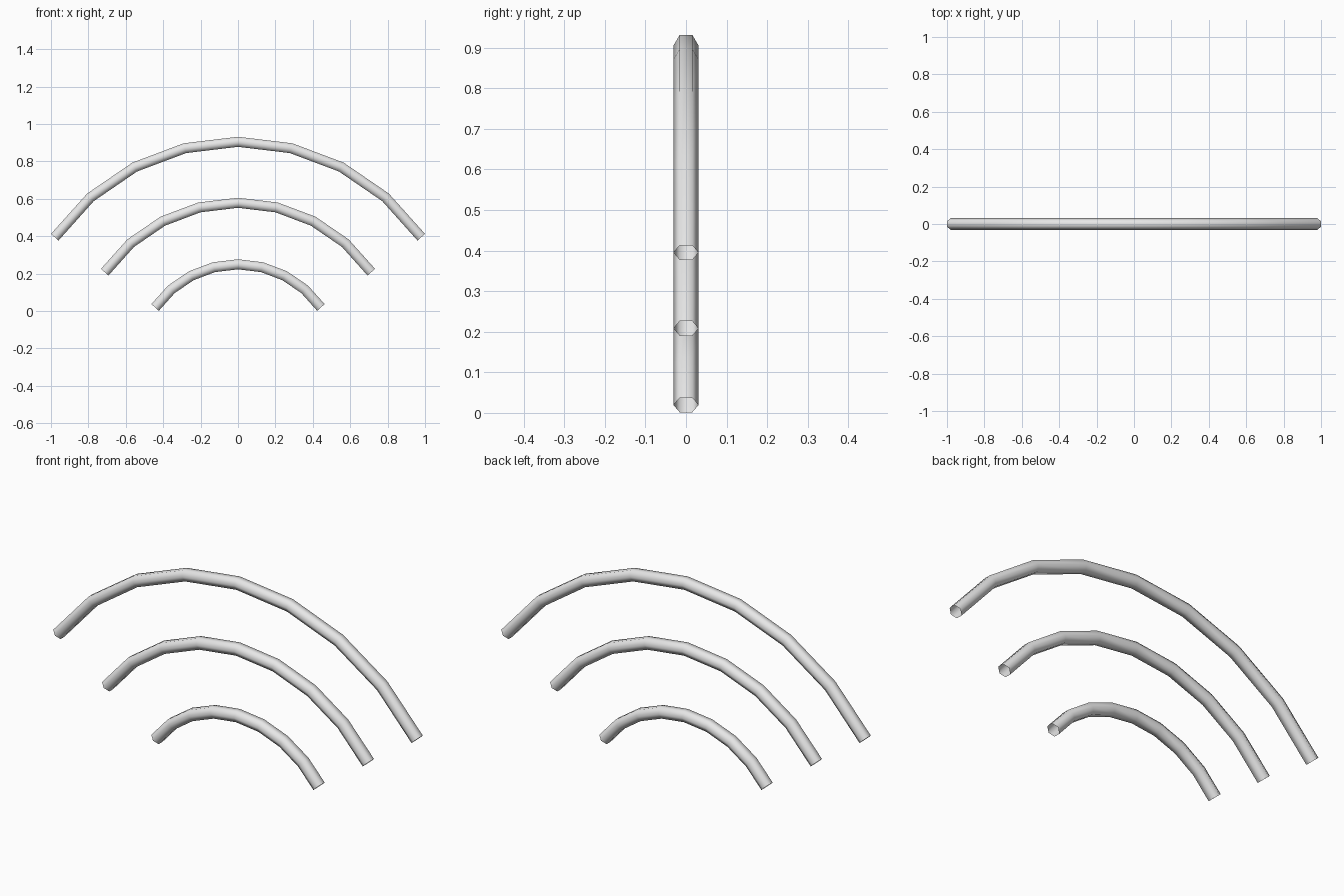
import bpy
import bmesh
from math import sin, cos, radians, pi
from mathutils import Vector

if "Cube" in bpy.data.objects:
    bpy.data.objects.remove(bpy.data.objects["Cube"])

HALF_ANGLE = radians(55)   # each arc spans this far either side of vertical
SEGMENTS = 8
SIDES = 6
TUBE_RADIUS = 0.031
CENTRE = Vector((0, 0, -0.291))

grey = bpy.data.materials.new("light_grey")
grey.diffuse_color = (0.8, 0.8, 0.8, 1)
grey.use_nodes = True
grey.node_tree.nodes["Principled BSDF"].inputs["Base Color"].default_value = grey.diffuse_color


def arc_tube(name, radius):
    """Open-ended hexagonal tube swept along a circular arc."""
    bm = bmesh.new()
    step = 2 * HALF_ANGLE / SEGMENTS
    rings = []
    for i in range(SEGMENTS + 1):
        a = -HALF_ANGLE + i * step
        centre = CENTRE + Vector((sin(a), 0, cos(a))) * radius
        # End rings sit square to the last straight segment
        tilt = max(-HALF_ANGLE + step / 2, min(HALF_ANGLE - step / 2, a))
        out = Vector((sin(tilt), 0, cos(tilt)))
        ring = []
        for k in range(SIDES):
            t = 2 * pi * k / SIDES
            offset = Vector((0, cos(t), 0)) + out * sin(t)
            ring.append(bm.verts.new(centre + offset * TUBE_RADIUS))
        rings.append(ring)
    for r0, r1 in zip(rings, rings[1:]):
        for k in range(SIDES):
            n = (k + 1) % SIDES
            face = bm.faces.new((r0[k], r0[n], r1[n], r1[k]))
            face.smooth = True
            # Face every wall away from the tube's middle
            face.normal_update()
            middle = sum((v.co for v in r0 + r1), Vector()) / (2 * SIDES)
            if face.normal.dot(face.calc_center_median() - middle) < 0:
                face.normal_flip()
    mesh = bpy.data.meshes.new(name)
    bm.to_mesh(mesh)
    bm.free()
    mesh.materials.append(grey)
    obj = bpy.data.objects.new(name, mesh)
    bpy.context.collection.objects.link(obj)


# Three concentric arcs
for name, radius in (("inner_arc", 0.541), ("middle_arc", 0.87), ("outer_arc", 1.196)):
    arc_tube(name, radius)
